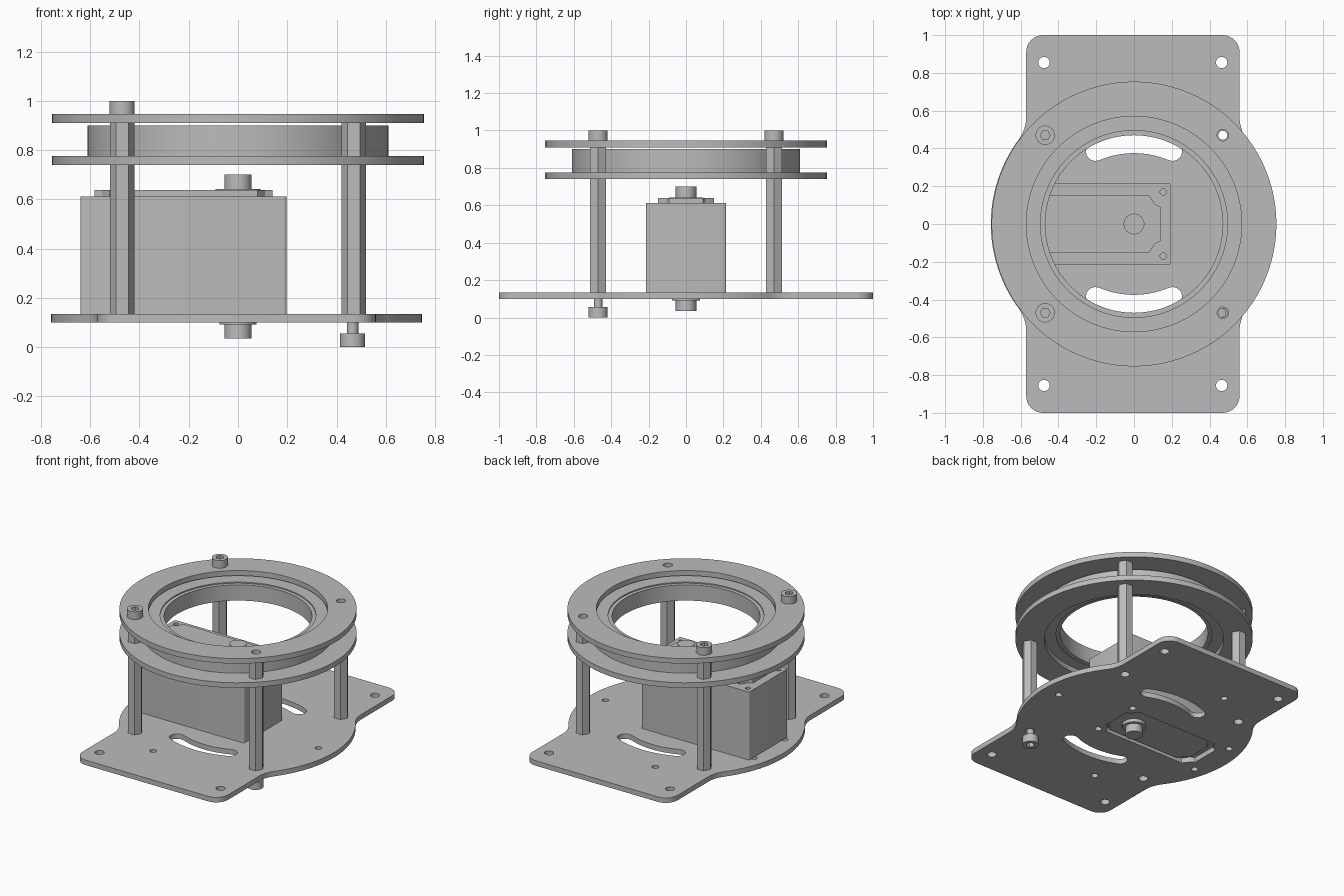
import bpy
import bmesh
from math import pi, sin, cos, atan2, sqrt, radians

old = bpy.data.objects.get("Cube")
if old:
    bpy.data.objects.remove(old, do_unlink=True)

grey = bpy.data.materials.new("satin grey")
grey.use_nodes = True
color = (0.5, 0.5, 0.5, 1)
grey.diffuse_color = color
grey.node_tree.nodes["Principled BSDF"].inputs["Base Color"].default_value = color


def arc(cx, cy, r, a0, a1, n=12):
    return [(cx + r * cos(a0 + (a1 - a0) * i / n),
             cy + r * sin(a0 + (a1 - a0) * i / n)) for i in range(n + 1)]


def circle(x, y, r, n=24):
    return arc(x, y, r, 0, 2 * pi, n)[:-1]


def rounded_rect(x0, x1, y, r):
    return (arc(x1 - r, y - r, r, 0, pi / 2, 4) + arc(x0 + r, y - r, r, pi / 2, pi, 4)
            + arc(x0 + r, r - y, r, pi, 1.5 * pi, 4) + arc(x1 - r, r - y, r, 1.5 * pi, 2 * pi, 4))


def extrude(name, z0, z1, *outlines):
    """Solid slab from an outer outline followed by hole outlines."""
    data = bpy.data.curves.new(name, "CURVE")
    data.dimensions = "2D"
    data.fill_mode = "BOTH"
    data.extrude = (z1 - z0) / 2
    for pts in outlines:
        s = data.splines.new("POLY")
        s.points.add(len(pts) - 1)
        for p, (x, y) in zip(s.points, pts):
            p.co = (x, y, 0, 1)
        s.use_cyclic_u = True
    ob = bpy.data.objects.new(name, data)
    ob.location.z = (z0 + z1) / 2
    bpy.context.collection.objects.link(ob)
    bpy.ops.object.select_all(action="DESELECT")
    ob.select_set(True)
    bpy.context.view_layer.objects.active = ob
    bpy.ops.object.convert(target="MESH")
    ob = bpy.context.object
    bm = bmesh.new()
    bm.from_mesh(ob.data)
    bmesh.ops.remove_doubles(bm, verts=bm.verts, dist=1e-5)
    bmesh.ops.recalc_face_normals(bm, faces=bm.faces)
    bm.to_mesh(ob.data)
    bm.free()
    ob.data.materials.clear()
    ob.data.materials.append(grey)
    bpy.ops.object.shade_smooth_by_angle(angle=radians(25))
    return ob


P = 0.47
posts = [(sx * P, sy * P) for sx in (-1, 1) for sy in (-1, 1)]
post_holes = [circle(x, y, 0.03) for x, y in posts]

# Base plate: round disc blended into a long rounded rectangle
R, H, F, C = 0.752, 0.565, 0.2, 0.09
fx = H + F
fy = sqrt((R + F) ** 2 - fx ** 2)
t = atan2(fy, fx)
q = arc(0, 0, R, 0, t, 20) + arc(fx, fy, F, t + pi, pi) + arc(H - C, 1 - C, C, 0, pi / 2, 8)
base = (q + [(-x, y) for x, y in reversed(q[:-0 or None])]
        + [(-x, -y) for x, y in q[1:]] + [(x, -y) for x, y in reversed(q[1:])])
base = [(x - 0.006, y) for x, y in base]


def curved_slot(s):
    a, m, w, cy = 0.40, 0.525, 0.05, -0.1
    pts = arc(0, cy, m + w, pi / 2 - a, pi / 2 + a, 16)
    pts += arc(-m * sin(a), cy + m * cos(a), w, pi / 2 + a, 1.5 * pi + a, 8)[1:-1]
    pts += arc(0, cy, m - w, pi / 2 + a, pi / 2 - a, 16)
    pts += arc(m * sin(a), cy + m * cos(a), w, -pi / 2 - a, pi / 2 - a, 8)[1:-1]
    return [(x, s * y) for x, y in pts]


def notched(x0, x1, y):
    """Rectangle with stepped corners."""
    right = [(x1, y - 0.06), (x1 - 0.03, y - 0.045), (x1 - 0.045, y - 0.02), (x1 - 0.06, y)]
    left = [(x0 + x1 - x, v) for x, v in reversed(right)]
    top = right + left
    return top + [(x, -v) for x, v in reversed(top)]


holes = [circle(x - 0.006, s * y, 0.03) for x in (-P, P) for s, y in ((1, 0.855), (-1, 0.855))]
holes += [circle(x, s * y, 0.022) for x, y in ((0.155, 0.17), (-0.645, 0.17), (-0.21, 0.64))
          for s in (1, -1)]
holes += [circle(0.625, 0, 0.022), curved_slot(1), curved_slot(-1), notched(-0.59, 0.15, 0.16)]
extrude("base_plate", 0.1, 0.135, base, *holes, *post_holes)

# Ring plates and the bearing between them
for name, z in (("lower_ring", 0.74), ("upper_ring", 0.91)):
    extrude(name, z, z + 0.036, circle(0, 0, 0.754, 96), circle(0, 0, 0.57, 96), *post_holes)
extrude("bearing_outer_race", 0.776, 0.9, circle(0, 0, 0.61, 96), circle(0, 0, 0.495, 96))
extrude("bearing_inner_race", 0.782, 0.892, circle(0, 0, 0.495, 96), circle(0, 0, 0.47, 96))

# Hexagonal posts and spacers
for x, y in posts:
    for name, z0, z1 in (("hex_post", 0.135, 0.74), ("hex_spacer", 0.776, 0.91)):
        extrude(name, z0, z1, circle(x, y, 0.05, 6), circle(x, y, 0.024))


def cap_screw(x, y, z0, z1, up):
    """Socket head with a hexagonal recess on the outer end."""
    mid = z0 + (0.025 if up else z1 - z0 - 0.025)
    solid, hollow = ((z0, mid), (mid, z1)) if up else ((mid, z1), (z0, mid))
    extrude("screw_head", *solid, circle(x, y, 0.051, 32))
    extrude("screw_head_socket", *hollow, circle(x, y, 0.051, 32), circle(x, y, 0.026, 6))


# Screws
for s in (-1, 1):
    cap_screw(-P, s * P, 0.946, 1.0, True)
    extrude("screw_shank", 0.85, 0.946, circle(-P, s * P, 0.023))
cap_screw(P - 0.005, -P, 0.0, 0.055, False)
extrude("lower_screw_shank", 0.055, 0.2, circle(P - 0.005, -P, 0.023))

# Motor box with screw holes at its corners, covers, collars and shafts
box = rounded_rect(-0.64, 0.197, 0.215, 0.012)
corner_holes = [circle(x, s * 0.17, 0.017, 16) for x in (0.155, -0.6) for s in (-1, 1)]
extrude("motor_body", 0.165, 0.58, box)
for name, z in (("motor_bottom", 0.135), ("motor_top", 0.58)):
    extrude(name, z, z + 0.032, box, *corner_holes)
extrude("top_cover", 0.61, 0.638, notched(-0.582, 0.14, 0.15))
extrude("bottom_cover", 0.115, 0.136, notched(-0.54, 0.14, 0.15))
extrude("top_collar", 0.63, 0.643, circle(0, 0, 0.092, 32))
extrude("top_shaft", 0.64, 0.7, circle(0, 0, 0.055, 32))
extrude("bottom_collar", 0.092, 0.12, circle(0, 0, 0.075, 32))
extrude("bottom_shaft", 0.036, 0.1, circle(0, 0, 0.055, 32))
